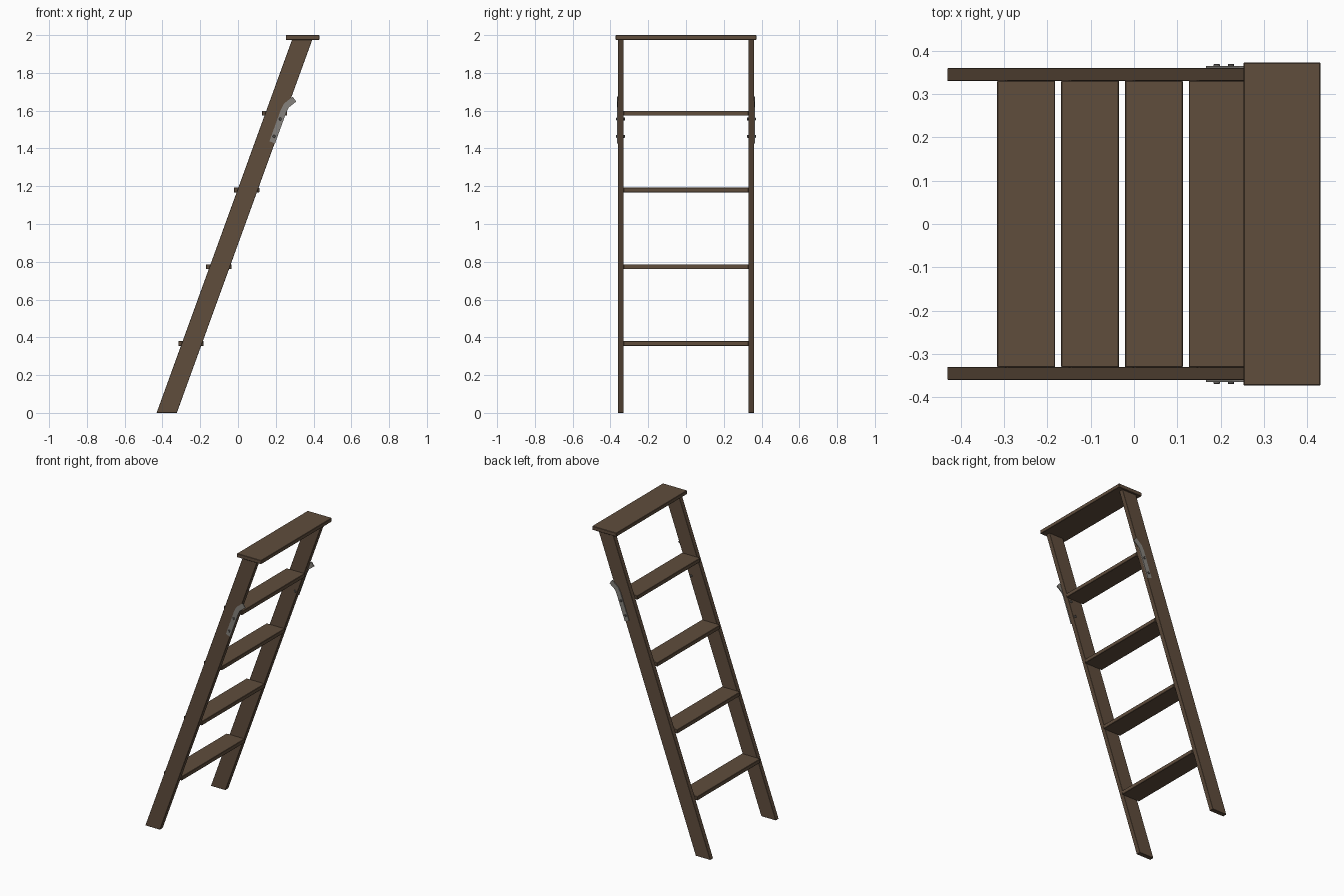
import bpy, bmesh, math
from mathutils import Vector

if "Cube" in bpy.data.objects:
    bpy.data.objects.remove(bpy.data.objects["Cube"])


def material(name, rgb):
    m = bpy.data.materials.new(name)
    m.diffuse_color = (*rgb, 1)
    m.use_nodes = True
    m.node_tree.nodes["Principled BSDF"].inputs["Base Color"].default_value = m.diffuse_color
    return m


WOOD = material("dark_wood", (0.115, 0.074, 0.046))
METAL = material("grey_metal", (0.24, 0.225, 0.205))
BOLT = material("bolt_metal", (0.13, 0.12, 0.11))
SLOPE = 0.363   # x shift of the ladder per unit of height


def prism(name, profile, y0, y1, mat, bevel=0):
    """Extrude an xz outline from y0 to y1."""
    bm = bmesh.new()
    face = bm.faces.new([bm.verts.new((x, y0, z)) for x, z in profile])
    ext = bmesh.ops.extrude_face_region(bm, geom=[face])
    verts = [v for v in ext["geom"] if isinstance(v, bmesh.types.BMVert)]
    bmesh.ops.translate(bm, verts=verts, vec=(0, y1 - y0, 0))
    bmesh.ops.recalc_face_normals(bm, faces=bm.faces)
    me = bpy.data.meshes.new(name)
    bm.to_mesh(me)
    bm.free()
    ob = bpy.data.objects.new(name, me)
    bpy.context.collection.objects.link(ob)
    me.materials.append(mat)
    if bevel:
        mod = ob.modifiers.new("edge_bevel", "BEVEL")
        mod.width, mod.segments = bevel, 1
    return ob


def board(name, x0, x1, z0, z1, half_y):
    return prism(name, [(x0, z0), (x1, z0), (x1, z1), (x0, z1)],
                 -half_y, half_y, WOOD, 0.002)


def strip(path, half):
    """Outline of a flat strip around a centre line."""
    pts = [Vector(p) for p in path]
    left, right = [], []
    for i, p in enumerate(pts):
        d = (pts[min(i + 1, len(pts) - 1)] - pts[max(i - 1, 0)]).normalized()
        n = Vector((-d.y, d.x)) * half
        left.append(tuple(p + n))
        right.append(tuple(p - n))
    return left + right[::-1]


# steps and top board
for i in range(4):
    x, z = -0.249 + i * 0.1475, 0.354 + i * 0.4065
    board(f"step_{i + 1}", x - 0.067, x + 0.067, z, z + 0.026, 0.331)
board("top_board", 0.253, 0.431, 1.975, 2.0, 0.373)

# side rails, hooks and bolts on both sides
top = 1.976
rail = [(-0.431, 0), (-0.324, 0), (-0.324 + SLOPE * top, top), (-0.431 + SLOPE * top, top)]
hook = strip([(0.181, 1.432), (0.242, 1.60), (0.256, 1.627), (0.291, 1.655), (0.299, 1.661)], 0.016)
for side, s in (("left", -1), ("right", 1)):
    prism(f"{side}_rail", rail, s * 0.330, s * 0.360, WOOD, 0.001)
    prism(f"{side}_hook", hook, s * 0.359, s * 0.365, METAL)
    for j, (bx, bz) in enumerate(((0.191, 1.464), (0.224, 1.556))):
        circle = [(bx + 0.008 * math.cos(a * math.pi / 5),
                   bz + 0.008 * math.sin(a * math.pi / 5)) for a in range(10)]
        prism(f"{side}_bolt_{j + 1}", circle, s * 0.323, s * 0.370, BOLT, 0.002)
